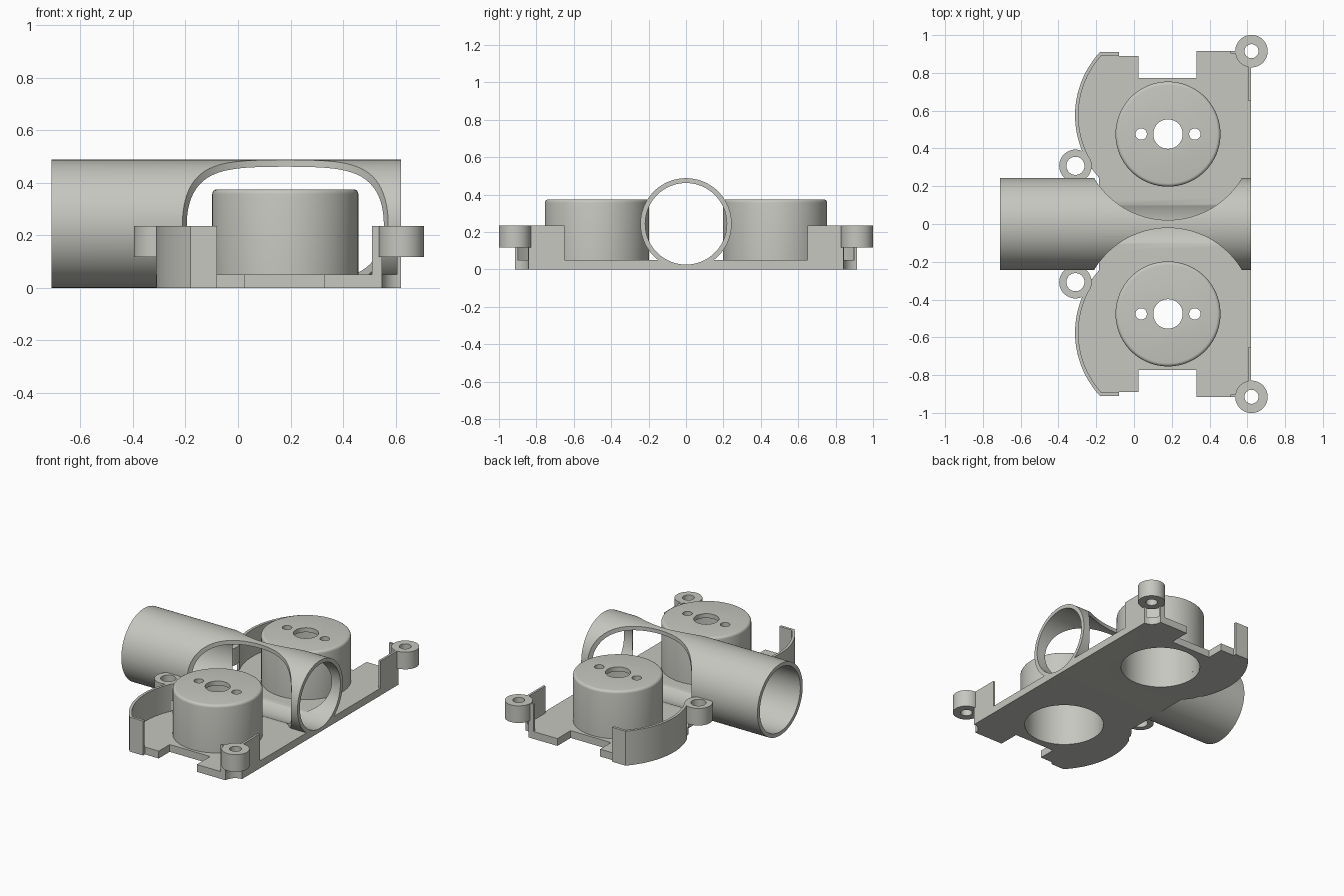
import bpy, bmesh, math

if "Cube" in bpy.data.objects:
    bpy.data.objects.remove(bpy.data.objects["Cube"])

mat = bpy.data.materials.new("light_warm_grey")
mat.diffuse_color = (0.57, 0.57, 0.53, 1)
mat.use_nodes = True
mat.node_tree.nodes["Principled BSDF"].inputs["Base Color"].default_value = mat.diffuse_color


def prism(name, pts, z0, z1):
    """Extrude a closed xy outline from z0 to z1."""
    bm = bmesh.new()
    face = bm.faces.new([bm.verts.new((x, y, z0)) for x, y in pts])
    out = bmesh.ops.extrude_face_region(bm, geom=[face])
    top = [v for v in out["geom"] if isinstance(v, bmesh.types.BMVert)]
    bmesh.ops.translate(bm, verts=top, vec=(0, 0, z1 - z0))
    bmesh.ops.recalc_face_normals(bm, faces=bm.faces)
    me = bpy.data.meshes.new(name)
    bm.to_mesh(me)
    bm.free()
    ob = bpy.data.objects.new(name, me)
    bpy.context.collection.objects.link(ob)
    me.materials.append(mat)
    return ob


def arc(cx, cy, r, a0, a1, n):
    return [(cx + r * math.cos(math.radians(a0 + (a1 - a0) * i / n)),
             cy + r * math.sin(math.radians(a0 + (a1 - a0) * i / n)))
            for i in range(n + 1)]


def disc(name, x, y, r, z0, z1, n=64):
    return prism(name, arc(x, y, r, 0, 360, n)[:-1], z0, z1)


def pipe(name, r, x0, x1):
    """Solid cylinder along x at the tube axis."""
    ob = disc(name, 0, 0, r, x0, x1, 96)
    for v in ob.data.vertices:
        x, y, z = v.co
        v.co = (z, x, y + TUBE_R)
    return ob


def activate(ob):
    bpy.ops.object.select_all(action='DESELECT')
    ob.select_set(True)
    bpy.context.view_layer.objects.active = ob


def boolean(ob, other, op='DIFFERENCE'):
    activate(ob)
    m = ob.modifiers.new("bool", 'BOOLEAN')
    m.operation, m.object, m.solver = op, other, 'EXACT'
    bpy.ops.object.modifier_apply(modifier=m.name)
    bpy.data.objects.remove(other)


def smooth(ob):
    activate(ob)
    bpy.ops.object.shade_smooth_by_angle(angle=math.radians(30))


TUBE_R, BORE_R = 0.244, 0.218
CX, CY = 0.18, 0.476          # drum centre
AX, AY, AR = 0.18, 0.575, 0.492   # curved side of the base
FLOOR, RIM = 0.05, 0.235

# Base plate outline, one half then mirrored
half = [(0.62, 0.915), (0.33, 0.915), (0.33, 0.772), (0.025, 0.772),
        (0.025, 0.89), (-0.08, 0.89), (-0.08, 0.91)]
half += arc(AX, AY, AR, 137, 222, 32)
body = prism("base_and_tube", half + [(x, -y) for x, y in reversed(half)], 0, FLOOR)

# Cross tube, with round clearances for both drums and a through bore
boolean(body, pipe("tube_solid", TUBE_R, -0.71, 0.62), 'UNION')
for s in (1, -1):
    boolean(body, disc("clearance", CX, s * CY, 0.455, FLOOR, 1, 128))
boolean(body, pipe("bore", BORE_R, -0.9, 0.9))

for s, side in ((1, "back"), (-1, "front")):
    # Openings under the drums and screw clearances in the base
    boolean(body, disc("drum_opening", CX, s * CY, 0.25, -0.1, 0.1))
    boolean(body, disc("corner_clearance", 0.62, s * 0.915, 0.073, -0.1, 0.12))
    boolean(body, disc("side_clearance", -0.31, s * 0.308, 0.073, -0.1, 0.12))

    # Hollow drum with rounded top edge and three holes
    drum = disc(side + "_drum", CX, s * CY, 0.278, FLOOR, 0.375, 96)
    activate(drum)
    bev = drum.modifiers.new("bevel", 'BEVEL')
    bev.width, bev.segments, bev.limit_method = 0.018, 4, 'ANGLE'
    bpy.ops.object.modifier_apply(modifier=bev.name)
    # keep the foot of the drum square
    for v in drum.data.vertices:
        if v.co.z < 0.1:
            d = math.hypot(v.co.x - CX, v.co.y - s * CY)
            v.co.x = CX + (v.co.x - CX) * 0.278 / d
            v.co.y = s * CY + (v.co.y - s * CY) * 0.278 / d
    boolean(drum, disc("hollow", CX, s * CY, 0.25, -0.1, 0.345, 96))
    for dx, r in ((0, 0.078), (-0.142, 0.03), (0.142, 0.03)):
        boolean(drum, disc("hole", CX + dx, s * CY, r, 0.2, 0.6, 40))
    smooth(drum)

    # Curved side wall with a short straight end
    outer = [(-0.08, 0.91)] + arc(AX, AY, AR, 137, 206, 32)
    inner = arc(AX, AY, AR - 0.018, 206, 138, 32) + [(-0.08, 0.892)]
    wall = prism(side + "_curved_wall", [(x, s * y) for x, y in outer + inner], FLOOR, RIM)
    boolean(wall, disc("clearance", -0.31, s * 0.308, 0.073, -0.1, 0.12))
    boolean(wall, disc("hole", -0.31, s * 0.308, 0.048, 0, 1))
    smooth(wall)

    # Angled corner wall
    angle = [(0.62, 0.65), (0.62, 0.915), (0.51, 0.915),
             (0.51, 0.902), (0.605, 0.902), (0.605, 0.65)]
    corner = prism(side + "_corner_wall", [(x, s * y) for x, y in angle], FLOOR, RIM)
    boolean(corner, disc("clearance", 0.62, s * 0.915, 0.073, -0.1, 0.12))
    boolean(corner, disc("hole", 0.62, s * 0.915, 0.037, 0, 1))
    smooth(corner)

    # Screw bosses
    for name, x, y, r, hole in (("corner", 0.622, 0.915, 0.086, 0.037),
                                ("side", -0.31, 0.308, 0.086, 0.048)):
        boss = disc(f"{side}_{name}_boss", x, s * y, r, 0.118, RIM, 48)
        boolean(boss, disc("hole", x, s * y, hole, 0, 1, 40))
        smooth(boss)

smooth(body)
